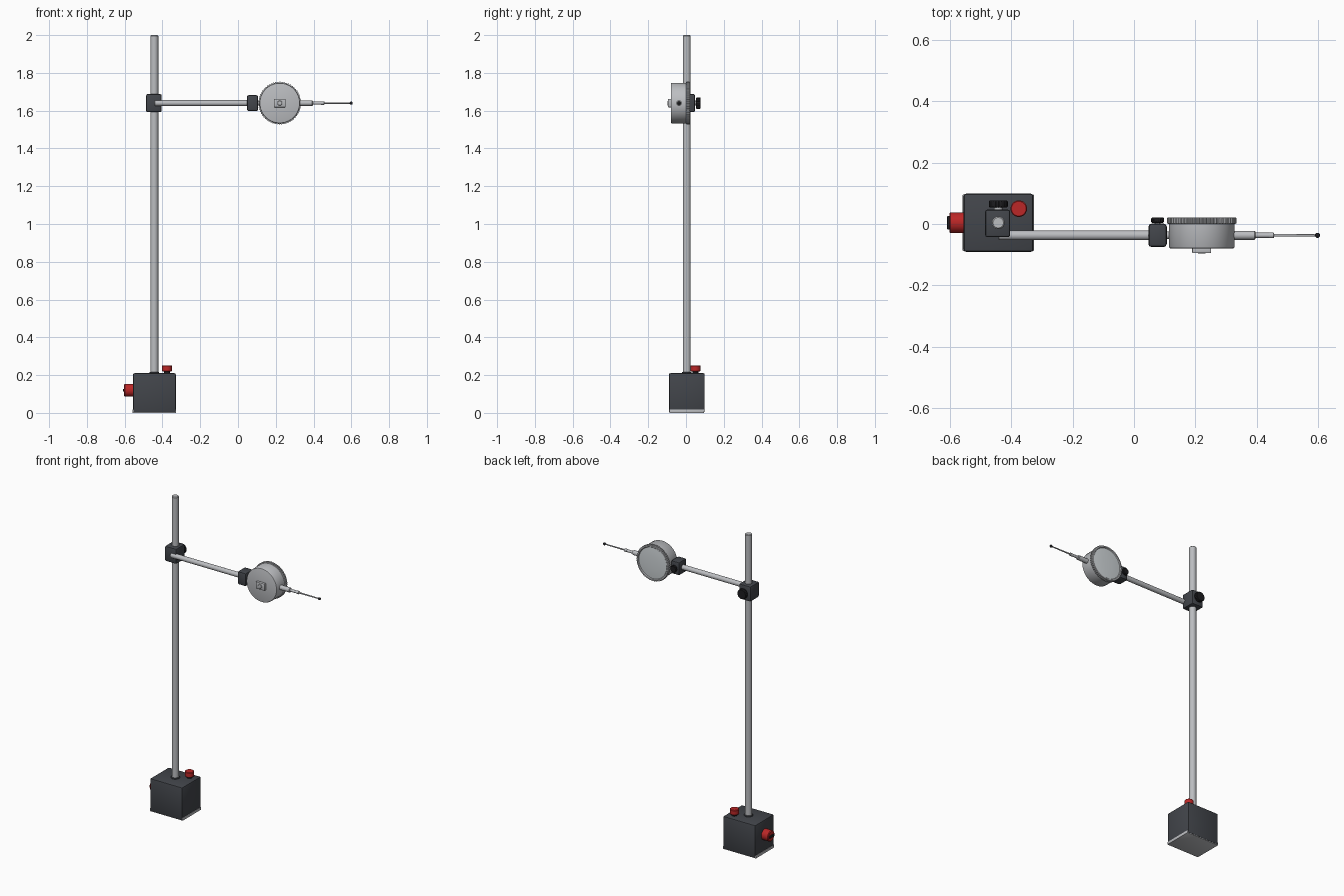
import bpy, bmesh
from math import cos, sin, pi, radians
from mathutils import Vector

if "Cube" in bpy.data.objects:
    bpy.data.objects.remove(bpy.data.objects["Cube"])

PX, PY = -0.443, 0.004      # post axis
AY, AZ = -0.037, 1.64       # arm axis
DX = 0.221                  # dial centre


def material(name, rgb):
    m = bpy.data.materials.new(name)
    m.diffuse_color = (*rgb, 1)
    m.use_nodes = True
    m.node_tree.nodes["Principled BSDF"].inputs["Base Color"].default_value = m.diffuse_color
    return m


dark = material("dark_grey", (0.055, 0.06, 0.07))
black = material("black", (0.012, 0.012, 0.014))
red = material("red", (0.5, 0.02, 0.02))
steel = material("steel", (0.5, 0.51, 0.53))
glass = material("glass", (0.62, 0.66, 0.68))


def finish(name, bm, mat, smooth=True):
    bmesh.ops.recalc_face_normals(bm, faces=bm.faces)
    me = bpy.data.meshes.new(name)
    bm.to_mesh(me)
    bm.free()
    ob = bpy.data.objects.new(name, me)
    bpy.context.collection.objects.link(ob)
    me.materials.append(mat)
    if smooth:
        bpy.ops.object.select_all(action='DESELECT')
        ob.select_set(True)
        bpy.context.view_layer.objects.active = ob
        bpy.ops.object.shade_smooth_by_angle(angle=radians(35))
    return ob


def box(name, x, y, z, mat, bevel=0.006):
    bm = bmesh.new()
    bmesh.ops.create_cube(bm, size=1)
    for v in bm.verts:
        v.co = Vector([(a + b) / 2 + c * (b - a) for (a, b), c in zip((x, y, z), v.co)])
    if bevel:
        bmesh.ops.bevel(bm, geom=bm.edges[:], offset=bevel, segments=2,
                        profile=0.5, affect='EDGES')
    return finish(name, bm, mat)


def lathe(name, origin, axis, profile, mat, n=32, knurl=None):
    """Revolve (distance along axis, radius) points; knurl shrinks alternate points
    of the listed profile rings by the given depth."""
    bm = bmesh.new()
    q = Vector((0, 0, 1)).rotation_difference(Vector(axis))
    rings = []
    for k, (h, r) in enumerate(profile):
        ring = []
        for i in range(n):
            rr = r
            if knurl and k in knurl[0] and i % 4 > 1:
                rr -= knurl[1]
            a = 2 * pi * i / n
            ring.append(bm.verts.new(Vector(origin) + q @ Vector((rr * cos(a), rr * sin(a), h))))
        rings.append(ring)
    for lo, hi in zip(rings, rings[1:]):
        for i in range(n):
            j = (i + 1) % n
            bm.faces.new((lo[i], lo[j], hi[j], hi[i]))
    bm.faces.new(rings[0][::-1])
    bm.faces.new(rings[-1])
    return finish(name, bm, mat)


def rod(h0, h1, r, c=0.003):
    return [(h0, r - c), (h0 + c, r), (h1 - c, r), (h1, r - c)]


X, Y, Z, NX, NY = (1, 0, 0), (0, 1, 0), (0, 0, 1), (-1, 0, 0), (0, -1, 0)

# Magnetic base with steel sole plate
box("magnetic_base", (-0.556, -0.329), (-0.091, 0.099), (0.002, 0.21), dark, 0.008)
box("sole_plate", (-0.559, -0.327), (-0.088, 0.096), (0, 0.018), steel, 0.002)

# Red push button on top
lathe("button_neck", (-0.376, 0.05, 0.2), Z, rod(0, 0.03, 0.016), black)
lathe("top_button", (-0.376, 0.05, 0.22), Z, rod(0, 0.032, 0.027), red)

# Red rotary switch on the left side
lathe("switch_knob", (-0.55, PY, 0.12), NX, rod(0, 0.053, 0.034, 0.004), red)
box("switch_pointer", (-0.61, -0.6), (PY - 0.022, PY + 0.022), (0.113, 0.127), black, 0.002)

# Upright post
lathe("post", (PX, PY, 0), Z, rod(0.2, 2.0, 0.021, 0.004), steel)
lathe("post_collar", (PX, PY, 0.205), Z, rod(0, 0.012, 0.026), dark)

# Clamp on the post and its knob
box("post_clamp", (-0.486, -0.404), (-0.043, 0.047), (1.592, 1.688), dark, 0.008)

# Clamp holding the dial stem
box("dial_clamp", (0.047, 0.107), (-0.075, 0.001), (1.598, 1.682), dark, 0.01)

# Clamp screws with knurled knobs
for label, x, y, r, gap, length in (("post", PX, 0.045, 0.031, 0.009, 0.022),
                                    ("dial", 0.077, 0, 0.021, 0.004, 0.017)):
    lathe(label + "_clamp_screw", (x, y, AZ), Y, rod(-0.01, gap + 0.005, r * 0.45), steel)
    lathe(label + "_clamp_knob", (x, y + gap, AZ), Y, rod(0, length, r), black,
          80, ((1, 2), 0.0018))

# Horizontal arm and dial lug stem
lathe("arm", (0, AY, AZ), X, rod(PX, 0.06, 0.0155), steel)
lathe("dial_stem", (0, AY, AZ), X, rod(0.095, 0.13, 0.012), steel)

# Dial housing, knurled bezel and crystal
lathe("dial_housing", (DX, 0, AZ), Y,
      [(-0.08, 0.101), (-0.0785, 0.105), (-0.075, 0.107), (0.005, 0.107)], steel, 96)
lathe("dial_bezel", (DX, 0, AZ), Y,
      [(0, 0.107), (0.002, 0.1135), (0.019, 0.1135), (0.022, 0.110),
       (0.022, 0.102), (0.017, 0.098)], steel, 240, ((1, 2), 0.003))
lathe("dial_crystal", (DX, 0, AZ), Y,
      [(0.012, 0.099), (0.0175, 0.098), (0.0195, 0.075), (0.021, 0.045), (0.0215, 0.012)],
      glass, 64)

# Rear lug with centre screw
box("rear_lug", (DX - 0.031, DX + 0.031), (-0.095, -0.075), (AZ - 0.022, AZ + 0.022), steel, 0.003)
lathe("lug_screw", (DX, -0.09, AZ), NY, rod(0, 0.007, 0.013, 0.002), steel)

# Plunger: sleeve, collar, spindle and ball tip
lathe("plunger", (0, AY, AZ), X,
      [(0.31, 0.0145), (0.393, 0.0145), (0.396, 0.012), (0.396, 0.0085), (0.440, 0.0085),
       (0.440, 0.0095), (0.455, 0.0095), (0.457, 0.0075), (0.457, 0.0045), (0.595, 0.0035)], steel)
bm = bmesh.new()
bmesh.ops.create_uvsphere(bm, u_segments=20, v_segments=12, radius=0.0085)
bmesh.ops.translate(bm, verts=bm.verts, vec=(0.599, AY, AZ))
finish("contact_ball", bm, black)
